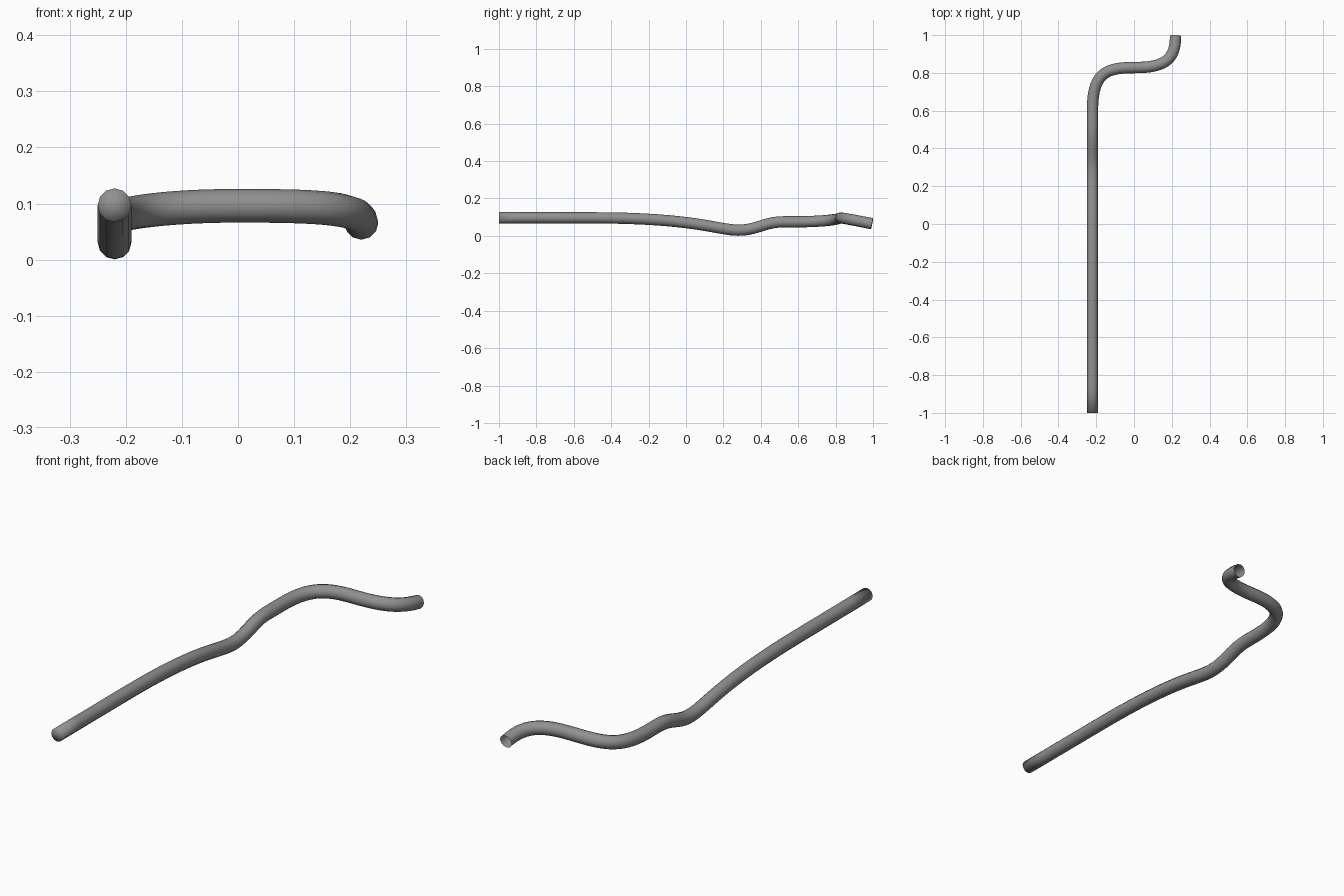
import bpy, bmesh, math
from mathutils import Vector
from mathutils.geometry import interpolate_bezier

if "Cube" in bpy.data.objects:
    bpy.data.objects.remove(bpy.data.objects["Cube"])

RADIUS, SIDES = 0.03, 12

# Centreline as cubic bezier spans (start, handle, handle, end) and step count
spans = [
    ((-.22, -1, .097), (-.22, -.83, .097), (-.22, -.67, .0965), (-.22, -.5, .0965), 4),
    ((-.22, -.5, .0965), (-.22, .05, .0965), (-.22, .17, .0305), (-.22, .28, .0305), 16),
    ((-.22, .28, .0305), (-.22, .38, .0305), (-.22, .42, .075), (-.22, .52, .075), 10),
    ((-.22, .52, .075), (-.22, .55, .075), (-.22, .57, .075), (-.22, .60, .075), 2),
    ((-.22, .60, .075), (-.22, .80, .078), (-.15, .828, .096), (0, .828, .096), 14),
    ((0, .828, .096), (.15, .828, .096), (.22, .86, .092), (.22, .995, .065), 14),
]
path = []
for a, b, c, d, n in spans:
    pts = interpolate_bezier(Vector(a), Vector(b), Vector(c), Vector(d), n + 1)
    path += pts if not path else pts[1:]

# Sweep a 12-sided ring along the centreline
bm = bmesh.new()
rings = []
for i, p in enumerate(path):
    t = (path[min(i + 1, len(path) - 1)] - path[max(i - 1, 0)]).normalized()
    side = t.cross(Vector((0, 0, 1))).normalized()
    up = side.cross(t)
    rings.append([bm.verts.new(p + RADIUS * (side * math.cos(k * math.tau / SIDES)
                                             + up * math.sin(k * math.tau / SIDES)))
                  for k in range(SIDES)])
for r, s in zip(rings, rings[1:]):
    for k in range(SIDES):
        j = (k + 1) % SIDES
        bm.faces.new((r[k], r[j], s[j], s[k]))

# Closed front end; the back end stays open
hub = bm.verts.new(path[0])
for k in range(SIDES):
    bm.faces.new((hub, rings[0][(k + 1) % SIDES], rings[0][k]))
bmesh.ops.recalc_face_normals(bm, faces=bm.faces)
for f in bm.faces:
    f.smooth = True

mesh = bpy.data.meshes.new("bent_pipe")
bm.to_mesh(mesh)
bm.free()
pipe = bpy.data.objects.new("bent_pipe", mesh)
bpy.context.collection.objects.link(pipe)

grey = bpy.data.materials.new("grey metal")
grey.diffuse_color = (0.28, 0.28, 0.28, 1)
grey.use_nodes = True
grey.node_tree.nodes["Principled BSDF"].inputs["Base Color"].default_value = grey.diffuse_color
mesh.materials.append(grey)
